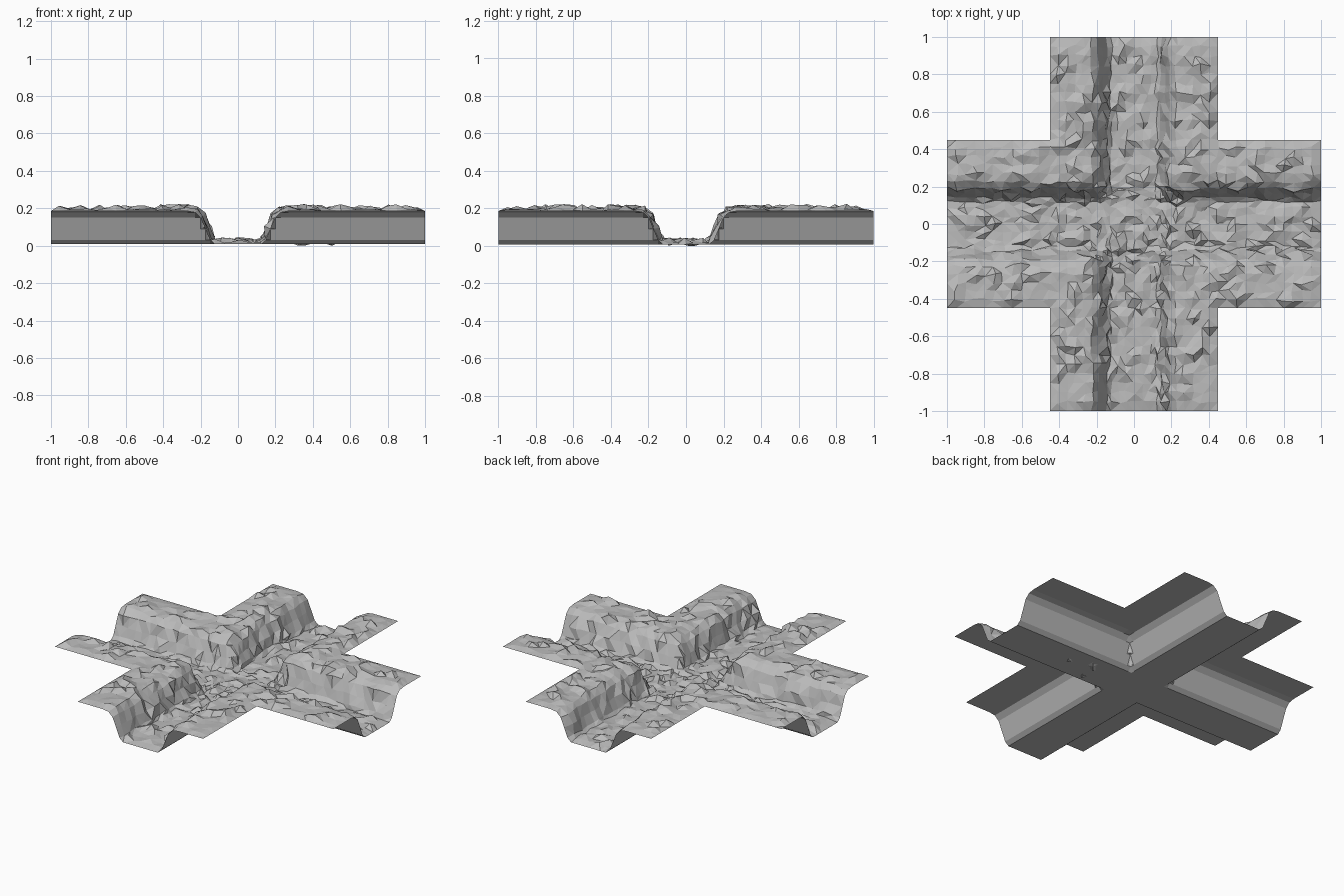
import bpy, bmesh, random
from mathutils import Vector

random.seed(7)
cube = bpy.data.objects.get("Cube")
if cube:
    bpy.data.objects.remove(cube, do_unlink=True)

HALF = 0.45          # half width of each arm
# Trench wall section: distance from the centre line, height
SECTION = [(0.125, 0.008), (0.15, 0.03), (0.175, 0.09), (0.2, 0.15),
           (0.23, 0.178), (0.27, 0.185)]

stone = bpy.data.materials.new("grey stone")
stone.use_nodes = True
colour = (0.5, 0.5, 0.5, 1)
stone.diffuse_color = colour
stone.node_tree.nodes["Principled BSDF"].inputs["Base Color"].default_value = colour


def section_height(d):
    d = abs(d)
    if d <= SECTION[0][0]:
        return SECTION[0][1]
    for (d0, h0), (d1, h1) in zip(SECTION, SECTION[1:]):
        if d <= d1:
            return h0 + (h1 - h0) * (d - d0) / (d1 - d0)
    return SECTION[-1][1]


def ground_height(x, y):
    return min(section_height(x), section_height(y))


# Grid lines: even on floor and plateau, closer together on the walls
half_lines = [0.042, 0.084] + [d for d, h in SECTION]
half_lines += [0.315, 0.36, 0.405, HALF]
half_lines += [HALF + 0.05 * i for i in range(1, 12)]
lines = [-d for d in reversed(half_lines)] + [0] + half_lines


def cross_sheet():
    """Cross-shaped grid draped over the two crossing trenches."""
    bm = bmesh.new()
    grid = {}

    def corner(x, y):
        if (x, y) not in grid:
            grid[x, y] = bm.verts.new((x, y, ground_height(x, y)))
        return grid[x, y]

    for x0, x1 in zip(lines, lines[1:]):
        for y0, y1 in zip(lines, lines[1:]):
            if min(abs(x0 + x1), abs(y0 + y1)) / 2 < HALF:
                bm.faces.new([corner(x0, y0), corner(x1, y0),
                              corner(x1, y1), corner(x0, y1)])
    bm.normal_update()
    return bm


def finish(bm, name):
    mesh = bpy.data.meshes.new(name)
    bm.to_mesh(mesh)
    bm.free()
    mesh.materials.append(stone)
    obj = bpy.data.objects.new(name, mesh)
    bpy.context.collection.objects.link(obj)
    return obj


# Clean underside of the trenches
under = cross_sheet()
bmesh.ops.reverse_faces(under, faces=under.faces[:])
finish(under, "trench_underside")

# Rough stony surface: push vertices out along their normals
rough = cross_sheet()
poke_centre = Vector((0.42, -0.08))
moves = {}
for v in rough.verts:
    if v.is_boundary:
        continue
    lift = random.uniform(0.005, 0.014)
    if random.random() < 0.3:
        lift += random.uniform(0.008, 0.026)
    # A few stones break through the floor of one arm
    near = (v.co.xy - poke_centre).length < 0.14 and abs(v.co.y) < 0.12
    if near and random.random() < 0.35:
        lift = -0.008
    spread = 0.011 if max(abs(v.co.x), abs(v.co.y)) < 0.96 else 0.004
    slide = Vector((random.uniform(-spread, spread),
                    random.uniform(-spread, spread), 0))
    # Keep the slide within the slope so the walls hold their shape
    slide -= v.normal * slide.dot(v.normal)
    moves[v] = v.normal * lift + slide
for v, move in moves.items():
    v.co += move
    v.co.z = max(v.co.z, 0)
bmesh.ops.triangulate(rough, faces=rough.faces[:], quad_method='SHORT_EDGE')
finish(rough, "rough_trench_surface")
